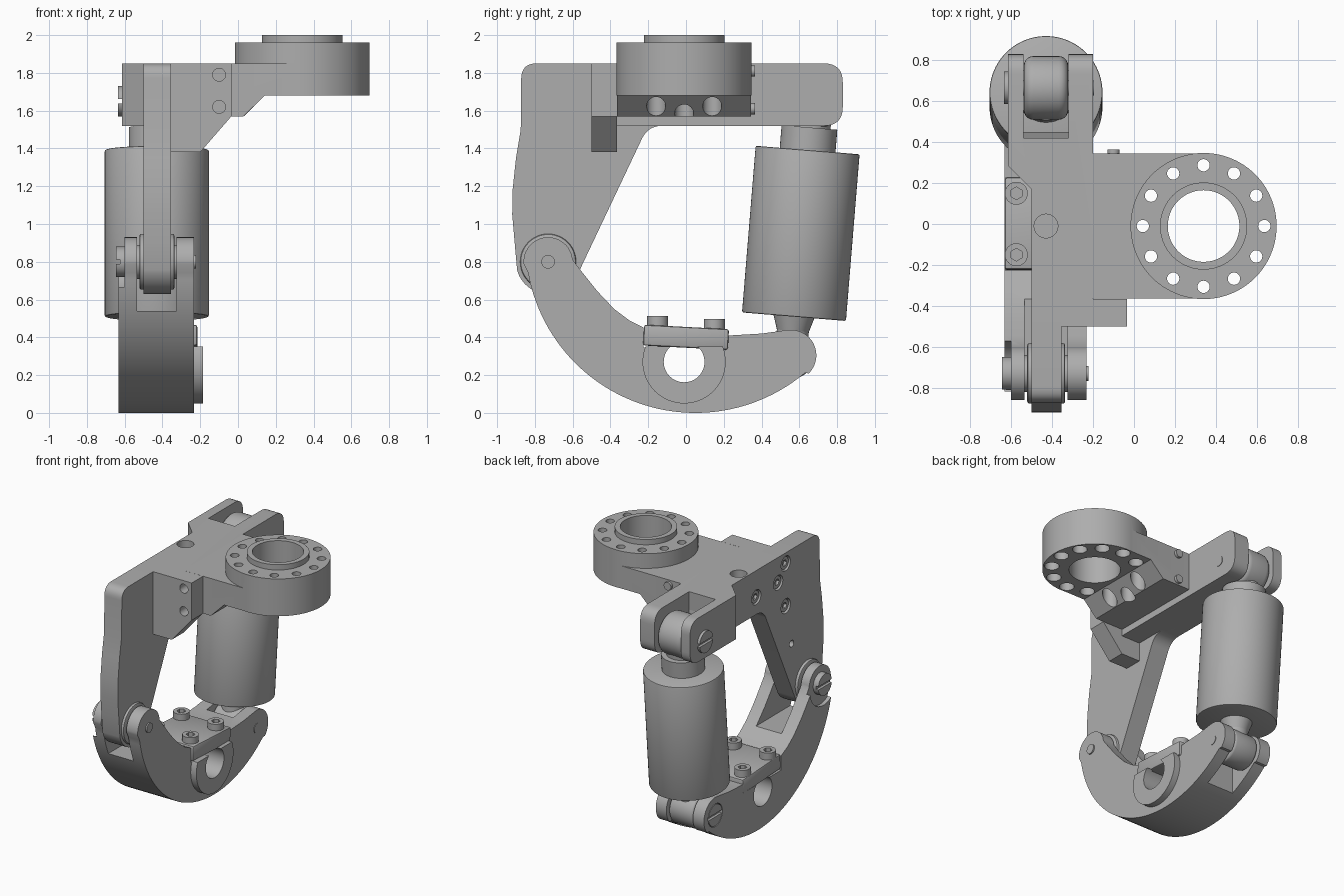
import bpy, bmesh
from math import sin, cos, radians, pi, tan, acos
from mathutils import Vector, Matrix

if "Cube" in bpy.data.objects:
    bpy.data.objects.remove(bpy.data.objects["Cube"])

metal = bpy.data.materials.new("machined_grey")
metal.use_nodes = True
GREY = (0.42, 0.42, 0.42, 1)
metal.diffuse_color = GREY
metal.node_tree.nodes["Principled BSDF"].inputs["Base Color"].default_value = GREY


# ---------- helpers ----------
def make(name, bm):
    bmesh.ops.recalc_face_normals(bm, faces=bm.faces)
    mesh = bpy.data.meshes.new(name)
    bm.to_mesh(mesh)
    bm.free()
    mesh.materials.append(metal)
    mesh.shade_smooth()
    mesh.set_sharp_from_angle(angle=radians(30))
    ob = bpy.data.objects.new(name, mesh)
    bpy.context.collection.objects.link(ob)
    return ob


def box(name, lo, hi):
    bm = bmesh.new()
    lo, hi = Vector(lo), Vector(hi)
    size = Matrix.Diagonal((*(hi - lo), 1))
    bmesh.ops.create_cube(bm, size=1, matrix=Matrix.Translation((lo + hi) / 2) @ size)
    return make(name, bm)


def rod(name, a, b, r, r2=None, seg=48):
    a, b = Vector(a), Vector(b)
    turn = Vector((0, 0, 1)).rotation_difference(b - a).to_matrix().to_4x4()
    bm = bmesh.new()
    bmesh.ops.create_cone(bm, cap_ends=True, segments=seg, radius1=r,
                          radius2=r if r2 is None else r2, depth=(b - a).length,
                          matrix=Matrix.Translation((a + b) / 2) @ turn)
    return make(name, bm)


def rod_x(name, x0, x1, yz, r, seg=48):
    return rod(name, (x0, *yz), (x1, *yz), r, seg=seg)


def prism(name, pts, axis, lo, hi):
    """Extrude a profile: (y, z) along x, (x, z) along y or (x, y) along z."""
    bm = bmesh.new()
    verts = []
    for p in pts:
        co = list(p)
        co.insert(axis, lo)
        verts.append(bm.verts.new(co))
    face = bm.faces.new(verts)
    grown = bmesh.ops.extrude_face_region(bm, geom=[face])["geom"]
    shift = Vector([hi - lo if i == axis else 0 for i in range(3)])
    bmesh.ops.translate(bm, vec=shift, verts=[g for g in grown if isinstance(g, bmesh.types.BMVert)])
    return make(name, bm)


def arc(c, r, a0, a1, n=24):
    angles = [radians(a0 + (a1 - a0) * i / n) for i in range(n + 1)]
    return [(c[0] + r * cos(a), c[1] + r * sin(a)) for a in angles]


def fillet(p, q, s, r, n=8):
    """Rounded corner at q between p and s."""
    p, q, s = Vector(p), Vector(q), Vector(s)
    u, v = (p - q).normalized(), (s - q).normalized()
    t = r / tan(acos(u.dot(v)) / 2)
    a, b = q + u * t, q + v * t
    return [tuple(a.lerp(q, k).lerp(q.lerp(b, k), k)) for k in [i / n for i in range(n + 1)]]


def apply(ob, mod):
    dg = bpy.context.evaluated_depsgraph_get()
    mesh = bpy.data.meshes.new_from_object(ob.evaluated_get(dg))
    ob.modifiers.remove(mod)
    ob.data = mesh
    mesh.shade_smooth()
    mesh.set_sharp_from_angle(angle=radians(30))


def boolean(ob, others, op="DIFFERENCE"):
    for other in others:
        mod = ob.modifiers.new("cut", "BOOLEAN")
        mod.object, mod.operation, mod.solver = other, op, "EXACT"
        apply(ob, mod)
        bpy.data.objects.remove(other)
    return ob


def bevel(ob, width, seg=3):
    mod = ob.modifiers.new("bevel", "BEVEL")
    mod.width, mod.segments, mod.limit_method = width, seg, "ANGLE"
    mod.angle_limit = radians(40)
    apply(ob, mod)
    return ob


def cap_screw(name, base, direction, r, h):
    base, d = Vector(base), Vector(direction)
    top = base + d * h
    head = rod(name, base, top, r, seg=32)
    boolean(head, [rod("hex", top - d * h * .6, top + d * .02, r * .55, seg=6)])


def slotted_head(name, x0, x1, yz, r):
    head = rod_x(name, x0, x1, yz, r)
    y, z = yz
    boolean(head, [box("slot", (x0 - .01, y - r * 1.2, z - .012), (x0 + .02, y + r * 1.2, z + .012))])


# ---------- key points (y, z) ----------
MID = -.43
FRONT_PIVOT, LOW_PIVOT, TOP_PIVOT = (-.73, .80), (.555, .305), (.665, 1.65)
BORE = (-.01, .27)
RING = (.34, -.01)

# ---------- upper arm: curved leg, thick bar and rear fork ----------
leg = fillet((-.88, 1.5), (-.87, 1.85), (0, 1.85), .08)[::1]
leg += [(.3, 1.85), (.3, 1.52)] + fillet((.3, 1.52), (-.2, 1.52), (-.56, .78), .12)
leg += arc(FRONT_PIVOT, .17, -25, -165)
leg += [(-.907, .9), (-.92, 1.05), (-.918, 1.18), (-.9, 1.35), (-.875, 1.5)]
arm = prism("upper_arm", leg, 0, -.50, -.355)
bar = [(-.37, 1.52), (-.37, 1.85)] + fillet((0, 1.85), (.83, 1.85), (.83, 1.6), .1)
bar += fillet((.83, 1.8), (.83, 1.52), (0, 1.52), .1)
fork = prism("fork", bar, 0, -.615, -.20)
side_cut = prism("side", [(-.7, -.6), (-.5, -.6), (-.5, .17), (-.615, .285), (-.7, .285)], 2, 1.4, 2)
boolean(fork, [side_cut, box("slot", (-.54, .42, 1.4), (-.32, 1, 2))])
boolean(arm, [fork], "UNION")
side_screws = [(-.12, 1.65), (-.38, 1.66), (-.47, 1.77), (-.47, 1.45)]
boolean(arm, [rod_x("bore", -.55, -.46, p, .055) for p in side_screws]
        + [rod_x("small_hole", -.55, -.45, (-.54, 1.14), .025, 24),
           rod("top_hole", (MID, -.01, 1.75), (MID, -.01, 1.9), .058)])
for p in side_screws:
    cap_screw("side_screw", (-.455, *p), (-1, 0, 0), .046, .035)
prism("fork_web", [(.41, 1.52), (.41, 1.78), (.45, 1.52)], 0, -.54, -.32)

# ---------- bracket carrying the ring ----------
plate = [(-.20, 1.57), (-.20, 1.85), (.34, 1.85), (.34, 1.68), (.14, 1.68), (.03, 1.57)]
bracket = prism("ring_bracket", plate, 1, RING[1] - .355, RING[1] + .355)
boolean(bracket, [rod("ring", (*RING, 1.68), (*RING, 1.96), .357, seg=96)], "UNION")
boolean(bracket, [rod("collar", (*RING, 1.9), (*RING, 2), .213, seg=72)], "UNION")
cuts = [rod("centre", (*RING, 1.5), (*RING, 2.1), .175, seg=72)]
for x, y in arc(RING, .297, 0, 330, 11):
    cuts += [rod("hole", (x, y, 1.5), (x, y, 2.1), .03, seg=24),
             rod("counterbore", (x, y, 1.5), (x, y, 1.76), .05, seg=32)]
boolean(bracket, cuts)

gusset = prism("front_gusset", [(-.355, 1.38), (-.355, 1.85), (-.035, 1.85), (-.035, 1.57), (-.20, 1.38)],
               1, -.50, -.366)
boolean(gusset, [rod("hole", (-.10, -.6, z), (-.10, -.42, z), .034, seg=32) for z in (1.62, 1.79)])
for z in (1.61, 1.81):
    rod("rear_screw", (-.10, .33, z), (-.10, .365, z), .03, seg=24)

# ---------- lower link: crescent with a fork at both ends ----------
crescent = arc((.05, .9), .9, 190, 310, 48) + arc(LOW_PIVOT, .135, -45, 95)
crescent += [(.4, .42), (.23, .41), (-.22, .45), (-.3, .49), (-.38, .55), (-.47, .645), (-.55, .745)]
crescent += arc(FRONT_PIVOT, .13, 5, 185)
link = prism("lower_link", crescent, 0, -.632, -.232)
boolean(link, [box("front_slot", (-.535, -1, .54), (-.325, -.3, 1.1)),
               box("rear_slot", (-.54, .40, -.1), (-.32, 1, .6)),
               rod_x("front_recess", -.7, -.602, FRONT_PIVOT, .16),
               rod_x("rear_recess", -.7, -.61, LOW_PIVOT, .085),
               box("clamp_seat", (-.7, -.225, .345), (-.1, .225, .6)),
               rod_x("bore", -.8, 0, BORE, .108)])

flange = rod_x("bore_flange", -.235, -.185, BORE, .22, 72)
boolean(flange, [rod_x("bore", -.3, -.1, BORE, .108),
                 box("open_top", (-.3, -.3, .352), (-.1, .3, .6))])

clamp = bevel(box("clamp_cap", (-.632, -.225, .345), (-.215, .225, .455)), .012, 2)
tilt = Matrix.Translation((0, 0, .4)) @ Matrix.Rotation(radians(-3), 4, "X") @ Matrix.Translation((0, 0, -.4))
clamp.data.transform(tilt)
for x in (-.575, -.29):
    for y in (-.15, .15):
        cap_screw("clamp_screw", (x, y, .43 - y * .05), (0, 0, 1), .056, .075)

# ---------- damper between the rear pivots ----------
low, top = Vector((MID, *LOW_PIVOT)), Vector((MID, *TOP_PIVOT))
along = (top - low).normalized()


def at(t):
    return low + along * t


bevel(rod("damper_body", at(.205), at(1.09), .276, seg=96), .008, 2)
rod("damper_collar", at(1.08), at(1.21), .148)
rod("upper_stem", at(1.2), at(1.36), .112)
bevel(rod_x("upper_eye", MID - .108, MID + .108, TOP_PIVOT, .155), .045, 5)
rod("lower_stem_flare", at(.13), at(.21), .085, .11)
rod("lower_stem", at(0), at(.14), .085)
bevel(rod_x("lower_eye", MID - .1, MID + .1, LOW_PIVOT, .125), .02)

# ---------- pivot pins and bushing ----------
bevel(rod_x("front_bushing", -.522, -.336, FRONT_PIVOT, .148), .012, 2)
rod_x("front_spacer", -.54, -.32, FRONT_PIVOT, .09)
for label, p, x0, x1, xr in (("front", FRONT_PIVOT, -.645, -.59, -.222),
                             ("rear", LOW_PIVOT, -.632, -.59, -.228),
                             ("top", TOP_PIVOT, -.635, -.60, -.196)):
    rod_x(label + "_pin", -.61, xr, p, .036, 32)
    slotted_head(label + "_pin_head", x0, x1, p, .08)
